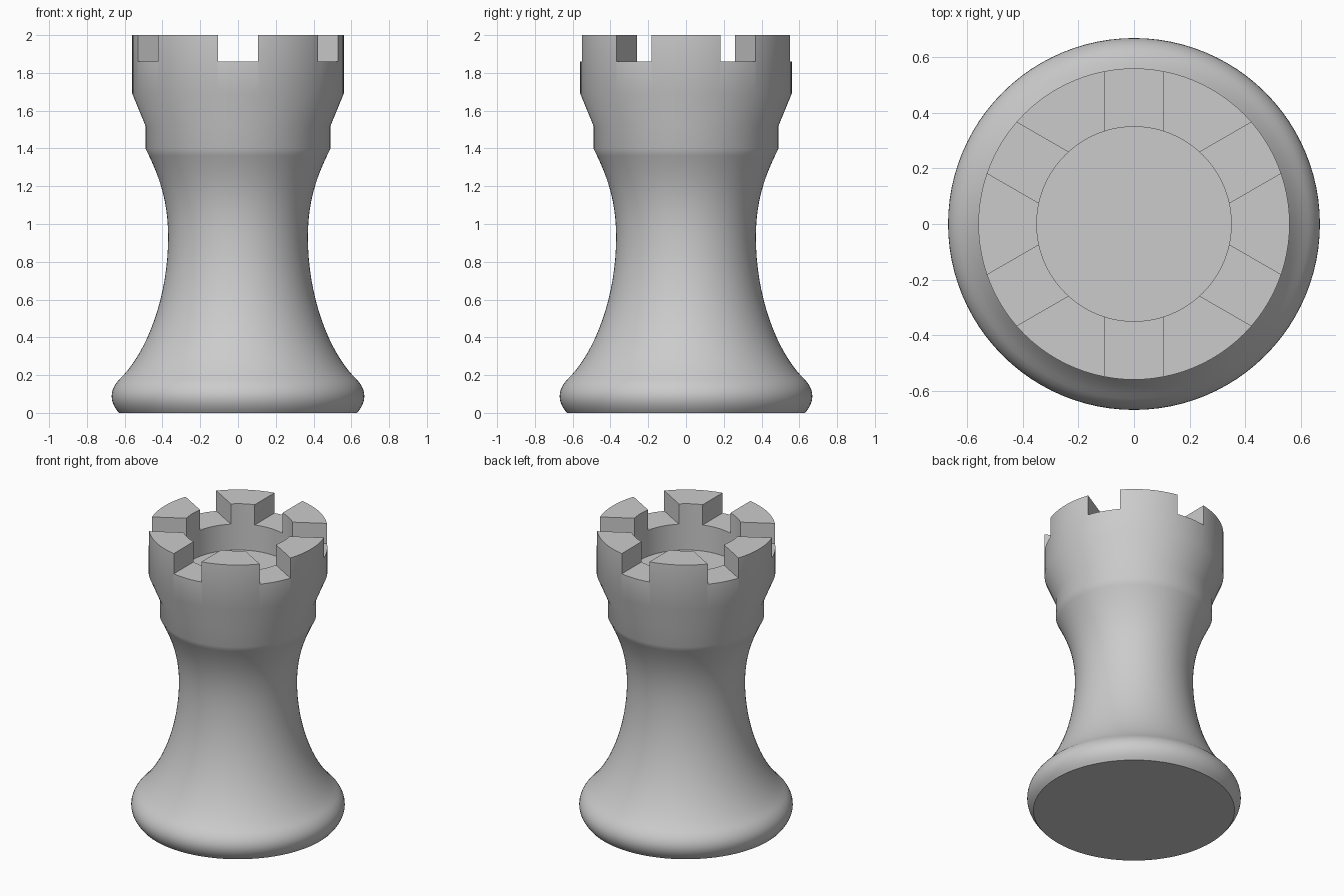
import bpy, bmesh, math
from mathutils import Matrix, Vector, geometry

if "Cube" in bpy.data.objects:
    bpy.data.objects.remove(bpy.data.objects["Cube"])

SEGMENTS = 96

grey = bpy.data.materials.new("stone grey")
grey.use_nodes = True
colour = (0.6, 0.6, 0.6, 1)
grey.diffuse_color = colour
grey.node_tree.nodes["Principled BSDF"].inputs["Base Color"].default_value = colour


def bezier(a, b, c, d, steps):
    """Points of a curve in (radius, height)."""
    return [(p.x, p.y) for p in geometry.interpolate_bezier(
        *(Vector((r, z, 0)) for r, z in (a, b, c, d)), steps)]


# Outline: rounded foot, waisted stem, flared head, hollow top
profile = [(0, 0)]
profile += bezier((0.63, 0), (0.685, 0.06), (0.685, 0.13), (0.61, 0.195), 12)
profile += bezier((0.61, 0.195), (0.46, 0.36), (0.37, 0.65), (0.37, 0.93), 16)[1:]
profile += bezier((0.37, 0.93), (0.37, 1.13), (0.42, 1.26), (0.49, 1.4), 12)[1:]
profile += [(0.49, 1.52), (0.56, 1.69), (0.56, 2), (0.35, 2), (0.35, 1.68), (0, 1.68)]

bm = bmesh.new()
verts = [bm.verts.new((r, 0, z)) for r, z in profile]
edges = [bm.edges.new(pair) for pair in zip(verts, verts[1:])]
bmesh.ops.spin(bm, geom=verts + edges, axis=(0, 0, 1), cent=(0, 0, 0),
               angle=math.tau, steps=SEGMENTS)
bmesh.ops.remove_doubles(bm, verts=bm.verts, dist=0.0005)
bmesh.ops.recalc_face_normals(bm, faces=bm.faces)
mesh = bpy.data.meshes.new("rook_body")
bm.to_mesh(mesh)
bm.free()
body = bpy.data.objects.new("rook_body", mesh)
bpy.context.collection.objects.link(body)
mesh.materials.append(grey)

bpy.ops.object.select_all(action="DESELECT")
bpy.context.view_layer.objects.active = body
body.select_set(True)

# Battlement notches: three bars across the rim make six gaps
for i in range(3):
    bm = bmesh.new()
    bmesh.ops.create_cube(bm, size=1, matrix=Matrix.Rotation(i * math.pi / 3, 4, "Z")
                          @ Matrix.Translation((0, 0, 2.01))
                          @ Matrix.Diagonal((0.212, 1.6, 0.3, 1)))
    bar_mesh = bpy.data.meshes.new("notch_cutter")
    bm.to_mesh(bar_mesh)
    bm.free()
    bar_mesh.materials.append(grey)
    bar = bpy.data.objects.new("notch_cutter", bar_mesh)
    bpy.context.collection.objects.link(bar)
    bar.hide_render = True
    cut = body.modifiers.new("notch", "BOOLEAN")
    cut.operation = "DIFFERENCE"
    cut.solver = "EXACT"
    cut.object = bar
    bpy.ops.object.modifier_apply(modifier=cut.name)
    bpy.data.objects.remove(bar)

bpy.ops.object.shade_smooth_by_angle(angle=math.radians(40))
